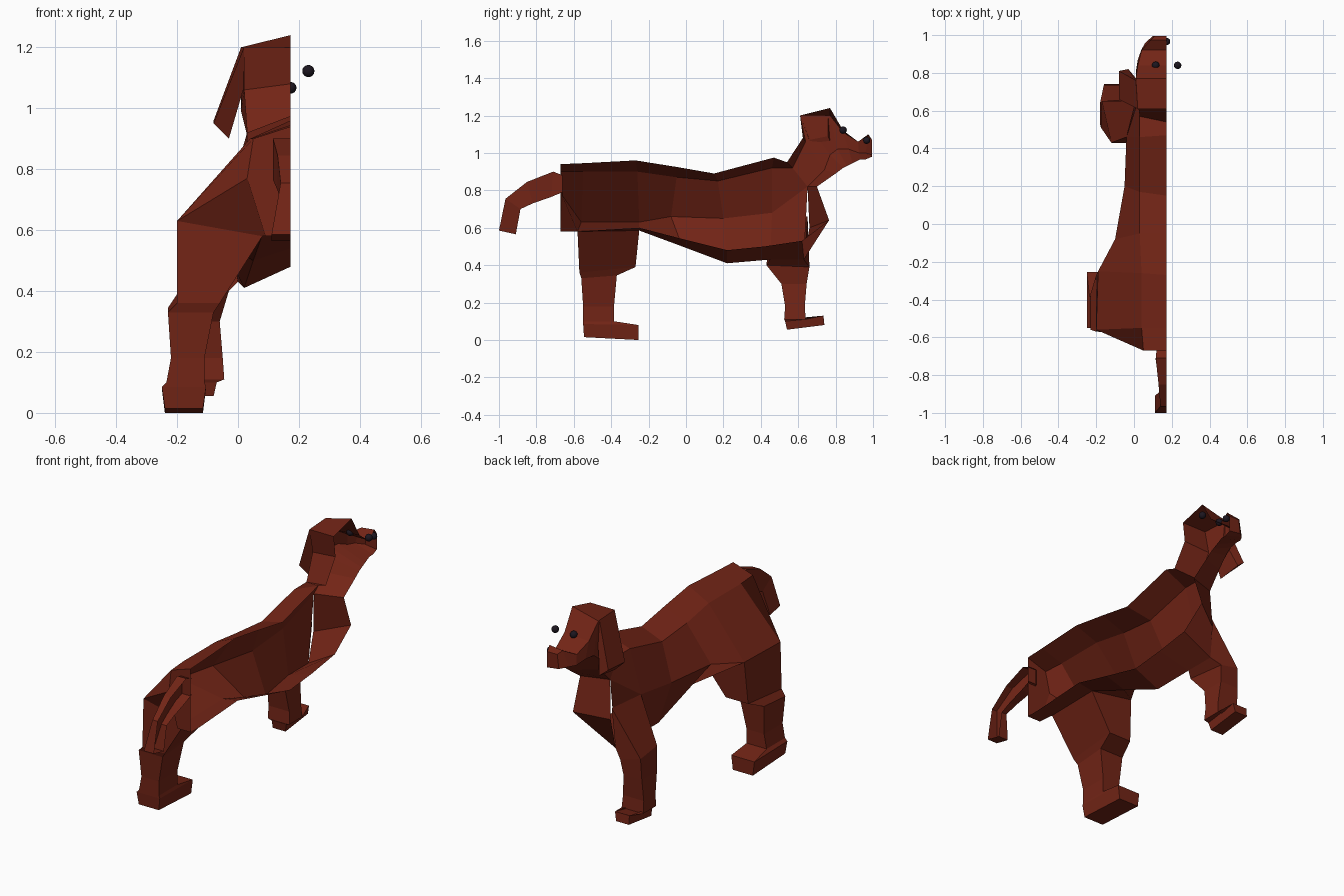
import bpy, bmesh

MID = 0.173  # cut plane of the half-modelled dog


def material(name, color):
    m = bpy.data.materials.new(name)
    m.diffuse_color = (*color, 1)
    return m


fur = material("fur", (0.17, 0.018, 0.008))
black = material("black", (0.012, 0.008, 0.014))


def loft(name, rings, closed=False, cap_start=False, cap_end=False):
    """Skin a row of cross-sections, each with the same number of points."""
    bm = bmesh.new()
    vs = [[bm.verts.new(p) for p in r] for r in rings]
    n = len(rings[0])
    for a, b in zip(vs, vs[1:]):
        for i in range(n if closed else n - 1):
            j = (i + 1) % n
            bm.faces.new((a[i], a[j], b[j], b[i]))
    if cap_start:
        bm.faces.new(vs[0])
    if cap_end:
        bm.faces.new(vs[-1])
    bmesh.ops.remove_doubles(bm, verts=bm.verts, dist=0.0005)
    bmesh.ops.recalc_face_normals(bm, faces=bm.faces)
    me = bpy.data.meshes.new(name)
    bm.to_mesh(me)
    bm.free()
    me.materials.append(fur)
    ob = bpy.data.objects.new(name, me)
    bpy.context.collection.objects.link(ob)
    return ob


def box_ring(x0, x1, y0, y1, z, zf=None):
    """Four-sided leg section; zf is the height of its toe side."""
    zf = z if zf is None else zf
    return [(x0, y0, z), (x0, y1, zf), (x1, y1, zf), (x1, y0, z)]


def ball(name, loc, r):
    bpy.ops.mesh.primitive_uv_sphere_add(segments=12, ring_count=8, radius=r, location=loc)
    ob = bpy.context.object
    ob.name = name
    ob.data.materials.append(black)
    bpy.ops.object.shade_smooth()


# Torso: open half sections from spine to belly, rump capped
loft("torso", [
    [(MID, -.67, .94), (.05, -.67, .90), (.03, -.66, .77), (.09, -.67, .58), (MID, -.67, .58)],
    [(MID, -.55, .945), (.04, -.55, .90), (-.2, -.56, .63), (.08, -.58, .58), (MID, -.58, .58)],
    [(MID, -.27, .96), (.04, -.26, .90), (-.19, -.25, .63), (.08, -.25, .585), (MID, -.25, .60)],
    [(MID, -.05, .925), (.03, -.05, .87), (-.10, -.08, .66), (.05, -.02, .50), (MID, -.02, .54)],
    [(MID, .15, .89), (.03, .17, .85), (-.05, .20, .65), (.02, .22, .41), (MID, .22, .48)],
    [(MID, .47, .975), (.03, .46, .92), (-.04, .46, .68), (0, .45, .43), (MID, .42, .50)],
    [(MID, .54, .95), (.03, .57, .92), (.02, .65, .82), (.0, .63, .43), (MID, .62, .53)],
], cap_start=True)

# Chest front
loft("chest", [
    [(MID, .70, .82), (.02, .65, .82)],
    [(MID, .765, .64), (.01, .66, .60)],
    [(MID, .62, .53), (.0, .63, .43)],
])

# Neck, skull and muzzle
loft("neck_and_head", [
    [(MID, .54, .95), (.03, .57, .92), (.02, .65, .82), (MID, .70, .82)],
    [(MID, .625, 1.08), (.02, .64, 1.06), (.03, .74, .91), (MID, .80, .89)],
    [(MID, .61, 1.2), (.02, .61, 1.2), (.01, .77, .99), (MID, .84, .92)],
    [(MID, .77, 1.24), (.01, .77, 1.2), (.01, .81, 1.02), (MID, .86, .93)],
    [(MID, .84, 1.12), (.02, .84, 1.11), (.02, .87, 1.02), (MID, .89, .945)],
    [(MID, .92, 1.06), (.04, .92, 1.06), (.04, .925, 1.0), (MID, .93, .965)],
    [(MID, .975, 1.1), (.09, .975, 1.09), (.06, .96, 1.0), (MID, .96, .965)],
    [(MID, .995, 1.07), (.11, .995, 1.07), (.10, .995, .99), (MID, .995, .98)],
], cap_end=True)

# Hanging ear
loft("ear", [
    [(.02, .61, 1.2), (.01, .76, 1.2), (.02, .76, 1.09), (.02, .66, 1.07)],
    [(-.08, .66, .95), (-.08, .81, .96), (-.03, .82, .92), (-.03, .68, .90)],
], closed=True, cap_start=True, cap_end=True)

# Tail: half sections drooping backwards
loft("tail", [
    [(MID, y0, z0), (x, y0, z0), (x, y1, z1), (MID, y1, z1)]
    for x, y0, z0, y1, z1 in [
        (.12, -.66, .88, -.66, .79), (.115, -.71, .90, -.72, .765),
        (.13, -.85, .845, -.82, .73), (.14, -.965, .755, -.885, .70),
        (.11, -1.0, .585, -.91, .565)]
], cap_end=True)

# Back leg with thigh and paw
loft("back_leg", [
    [(-.2, -.56, .63), (-.19, -.25, .63), (.08, -.25, .585), (.08, -.58, .58)],
    box_ring(-.2, -.06, -.57, -.27, .36, .39),
    box_ring(-.23, -.08, -.56, -.37, .33, .345),
    box_ring(-.22, -.11, -.55, -.385, .18),
    box_ring(-.235, -.11, -.55, -.385, .10),
    box_ring(-.25, -.105, -.55, -.255, .085, .08),
    box_ring(-.24, -.115, -.545, -.255, .015, 0),
], closed=True, cap_end=True)

# Front leg with shoulder and paw
loft("front_leg", [
    [(-.04, .46, .68), (.01, .65, .66), (.0, .63, .43), (0, .45, .43)],
    [(-.12, .43, .40), (-.17, .65, .42), (-.05, .66, .39), (-.03, .43, .40)],
    box_ring(-.175, -.06, .51, .645, .30),
    box_ring(-.18, -.05, .53, .635, .18),
    box_ring(-.18, -.045, .525, .64, .11),
    box_ring(-.16, -.07, .53, .735, .10, .13),
    box_ring(-.16, -.08, .54, .74, .055, .08),
], closed=True, cap_end=True)

# Eyes on both sides of the cut plane, and nose
for side, sx in (("left", -1), ("right", 1)):
    ball(side + "_eye", (MID + sx * .058, .84, 1.122), .02)
ball("nose", (MID, .966, 1.067), .019)
